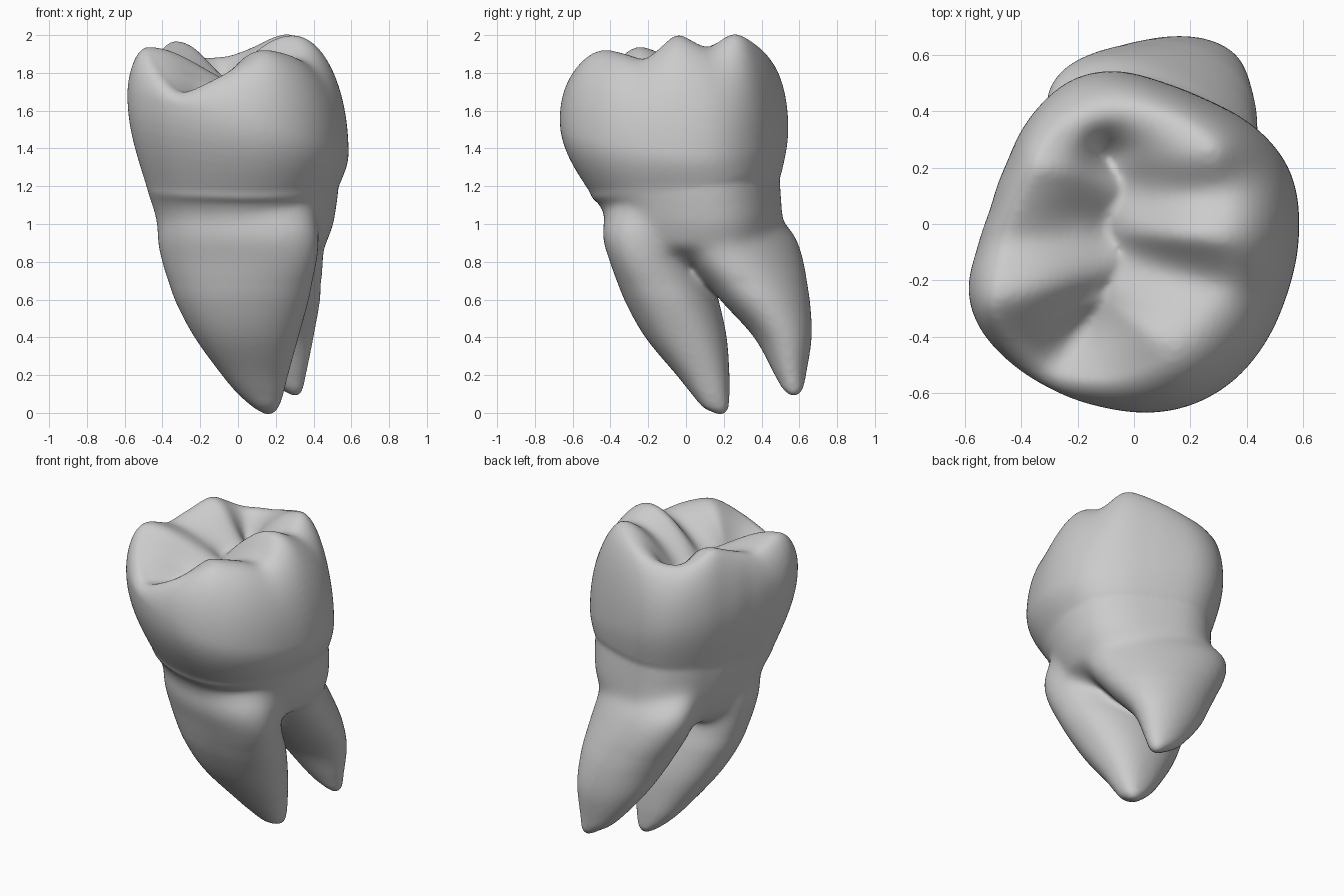
import bpy, bmesh, math

if "Cube" in bpy.data.objects:
    bpy.data.objects.remove(bpy.data.objects["Cube"])

N = 128
CX, CY = -0.08, -0.03          # axis of the polar crown rings


def closed_curve(pts, passes=6):
    """Resample (x, y, z) points to N evenly spaced (radius, z) pairs around the axis."""
    polar = sorted((math.atan2(y - CY, x - CX) % math.tau,
                    math.hypot(x - CX, y - CY), z) for x, y, z in pts)
    a, b = polar[0], polar[-1]
    polar = [(b[0] - math.tau, b[1], b[2])] + polar + [(a[0] + math.tau, a[1], a[2])]
    out = []
    for i in range(N):
        t = math.tau * i / N
        for p, q in zip(polar, polar[1:]):
            if p[0] <= t <= q[0]:
                f = (t - p[0]) / max(q[0] - p[0], 1e-6)
                out.append((p[1] + (q[1] - p[1]) * f, p[2] + (q[2] - p[2]) * f))
                break
    for _ in range(passes):
        out = [tuple((out[i - 1][k] + 2 * out[i][k] + out[(i + 1) % N][k]) / 4
                     for k in (0, 1)) for i in range(N)]
    return out


def loft(bm, rings, bottom, top):
    """Skin rings listed from bottom to top and close both ends with a point."""
    vr = [[bm.verts.new(p) for p in r] for r in rings]
    n = len(vr[0])
    lo, hi = bm.verts.new(bottom), bm.verts.new(top)
    for i in range(n):
        j = (i + 1) % n
        for a, b in zip(vr, vr[1:]):
            bm.faces.new((a[i], a[j], b[j], b[i]))
        bm.faces.new((lo, vr[0][j], vr[0][i]))
        bm.faces.new((hi, vr[-1][i], vr[-1][j]))


def spline(rows, steps):
    """Catmull-Rom through rows of numbers."""
    rows = [rows[0]] + rows + [rows[-1]]
    out = []
    for k in range(1, len(rows) - 2):
        for s in range(steps):
            t = s / steps
            out.append([0.5 * (2 * b + (c - a) * t + (2*a - 5*b + 4*c - d) * t*t
                               + (3*b - a - 3*c + d) * t**3)
                        for a, b, c, d in zip(*rows[k - 1:k + 3])])
    return out + [rows[-1]]


def ring(fn, dx=0, dy=0):
    pts = []
    for i in range(N):
        r, z = fn(i)
        a = math.tau * i / N
        pts.append((CX + dx + r * math.cos(a), CY + dy + r * math.sin(a), z))
    return pts


def mix(a, b, t):
    return a + (b - a) * t


bm = bmesh.new()

# crown: widest outline, neck line and cusp crest
outline_xy = [(.585, 0), (.57, .15), (.52, .25), (.42, .35), (.25, .44), (.1, .5),
              (-.08, .545), (-.22, .515), (-.35, .4), (-.445, .22), (-.505, .05),
              (-.555, -.1), (-.592, -.23), (-.555, -.36), (-.45, -.48), (-.3, -.58),
              (-.1, -.65), (.05, -.67), (.2, -.645), (.35, -.56), (.46, -.43), (.54, -.25)]
outline = closed_curve([(x, y, 1.52 - .25 * x - .06 * y) for x, y in outline_xy])
neck_pts = [(x * .88 + .03, y * .838 + .052) for x, y in outline_xy]
neck = closed_curve([(x, y, 1.22 + .1 * y) for x, y in neck_pts])
crest = closed_curve([(.28, .25, 2.02), (.3, .12, 1.92), (.28, -.05, 2.02), (.31, -.21, 1.86),
                      (.25, -.32, 1.9), (.12, -.44, 1.93), (-.08, -.54, 1.79),
                      (-.3, -.51, 1.68), (-.4, -.42, 1.79), (-.48, -.27, 1.955),
                      (-.43, -.06, 1.87), (-.38, .1, 1.93), (-.33, .21, 1.98),
                      (-.21, .34, 1.88), (-.04, .4, 1.89), (.13, .36, 1.95)], 5)

rings = []
# trunk under the neck
for s, z, dx, dy in ((.6, .8, .03, .1), (.82, .88, .03, .07), (.91, 1.0, .02, .055),
                     (.95, 1.1, .01, .03)):
    rings.append(ring(lambda i: (neck[i][0] * s, z), dx, dy))
rings.append(ring(lambda i: (neck[i][0] * .98, neck[i][1] - .03)))
# neck up to the bulge
for k in range(8):
    t = k / 8
    rings.append(ring(lambda i: (mix(neck[i][0], outline[i][0], math.sin(t * math.pi / 2)),
                                 mix(neck[i][1], outline[i][1], t))))
# bulge up to the crest
for k in range(14):
    f = k / 14 * math.pi / 2
    rings.append(ring(lambda i: (mix(outline[i][0], crest[i][0], 1 - math.cos(f)),
                                 mix(outline[i][1], crest[i][1], math.sin(f)))))
# chewing surface running down to a wavy central groove, with extra pits
PITS = [(-.1, .26, .08, .05), (-.16, -.37, .12, .04), (-.09, -.02, .06, .02)]
for k in range(20):
    t = 1 - k / 20
    row = []
    for x, y, _ in ring(lambda i: crest[i]):
        gy = max(-.26, min(.22, y * .65))
        gx = -.07 - .03 * math.cos(math.tau * gy / .25)
        row.append((mix(gx, x, t), mix(gy, y, t)))
    rings.append([(x, y, mix(1.755, crest[i][1], math.sin(t * math.pi / 2) ** 1.2)
                   - sum(d * math.exp(-((x - px)**2 + (y - py)**2) / w**2)
                         for px, py, w, d in PITS)) for i, (x, y) in enumerate(row)])
loft(bm, rings, (0, .07, .78), (-.08, CY, 1.73))

# roots: rows of z, x min, x max, y min, y max, skew
front_root = [[0, .13, .19, .15, .21, 0], [.03, .08, .215, .09, .225, 0],
              [.1, .0, .24, .03, .23, 0], [.2, -.085, .265, -.05, .23, 0],
              [.4, -.23, .32, -.215, .215, -.05], [.6, -.335, .375, -.325, .17, -.12],
              [.8, -.405, .42, -.4, .11, -.2], [.95, -.43, .43, -.44, .12, -.2],
              [1.08, -.4, .4, -.41, .1, -.15]]
back_root = [[.1, .27, .33, .54, .6, 0], [.13, .22, .345, .51, .62, 0],
             [.2, .12, .36, .47, .635, 0], [.4, -.05, .4, .36, .665, 0],
             [.6, -.17, .435, .18, .655, -.12], [.8, -.28, .455, .02, .625, -.3],
             [.95, -.32, .45, -.04, .57, -.38], [1.08, -.28, .39, -.03, .44, -.35]]
for rows, power in ((front_root, .9), (back_root, 1)):
    rings = []
    for z, x0, x1, y0, y1, skew in spline(rows, 5):
        w, h = (x1 - x0) / 2, (y1 - y0) / 2
        h = math.sqrt(h * h - (skew * w) ** 2)
        pts = []
        for i in range(64):
            c, s = math.cos(math.tau * i / 64), math.sin(math.tau * i / 64)
            u = w * math.copysign(abs(c) ** power, c)
            v = h * math.copysign(abs(s) ** power, s)
            pts.append(((x0 + x1) / 2 + u, (y0 + y1) / 2 + v + skew * u, z))
        rings.append(pts)
    z, x0, x1, y0, y1, _ = rows[0]
    loft(bm, rings, ((x0 + x1) / 2, (y0 + y1) / 2, z - .015), (.03, sum(rows[-1][3:5]) / 2, 1.12))

bmesh.ops.recalc_face_normals(bm, faces=bm.faces)
mesh = bpy.data.meshes.new("molar_tooth")
bm.to_mesh(mesh)
bm.free()
tooth = bpy.data.objects.new("molar_tooth", mesh)
bpy.context.collection.objects.link(tooth)

# fuse crown and roots into one skin
fuse = tooth.modifiers.new("fuse", 'REMESH')
fuse.mode = 'VOXEL'
fuse.voxel_size = .014
soften = tooth.modifiers.new("soften", 'SMOOTH')
soften.factor = .5
soften.iterations = 7
fused = bpy.data.meshes.new_from_object(tooth.evaluated_get(bpy.context.evaluated_depsgraph_get()))
tooth.modifiers.clear()
tooth.data = fused

# blend the roots into the trunk, fading out at both ends
bm = bmesh.new()
bm.from_mesh(fused)
for n in range(40):
    m = n * .002
    blend = [v for v in bm.verts if .6 + m < v.co.z < 1.16 - m + .1 * v.co.y]
    bmesh.ops.smooth_vert(bm, verts=blend, factor=.5, use_axis_x=True, use_axis_y=True, use_axis_z=True)
for f in bm.faces:
    f.smooth = True
bm.to_mesh(fused)
bm.free()
